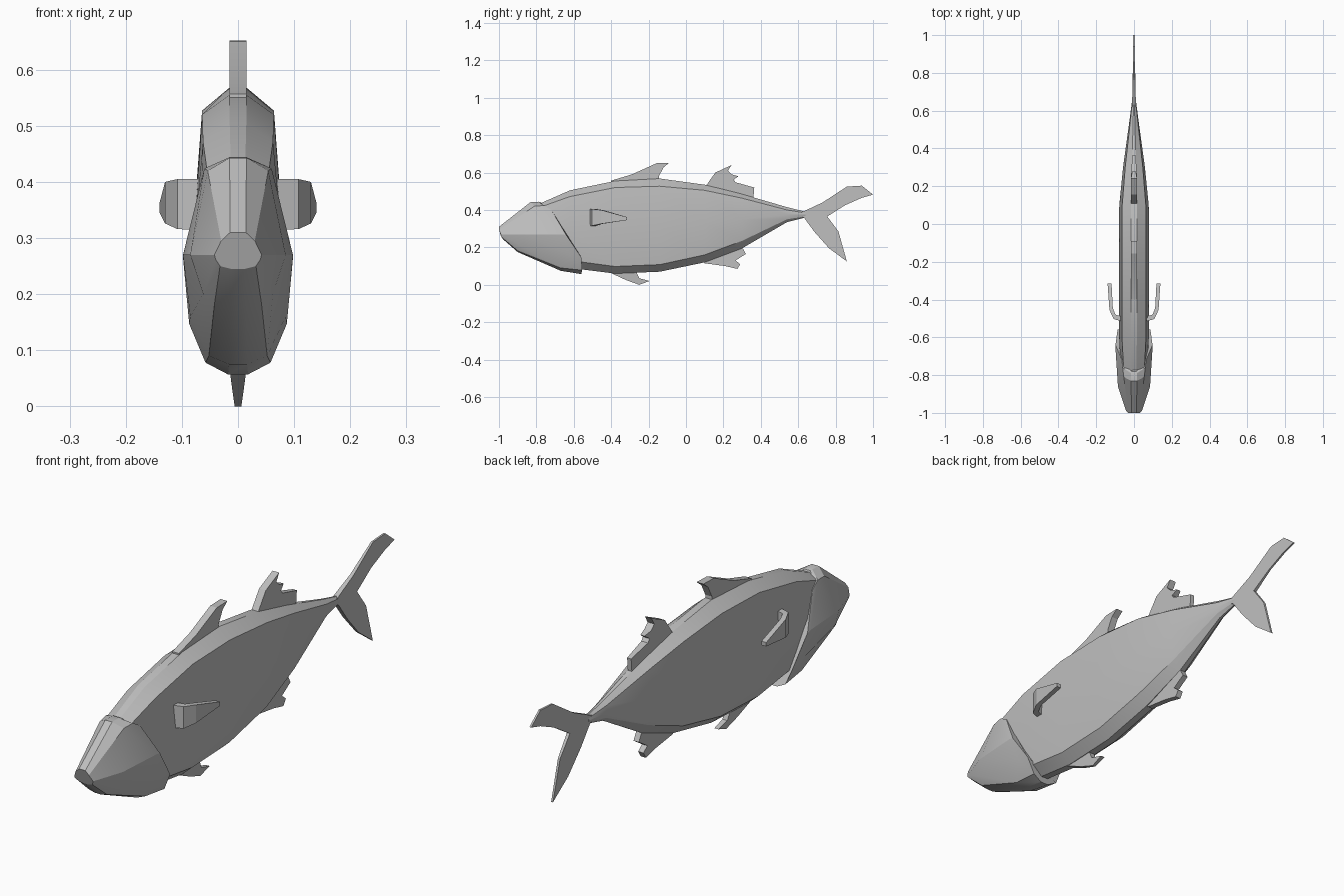
import bpy
import bmesh
from math import radians

default_cube = bpy.data.objects.get("Cube")
if default_cube:
    bpy.data.objects.remove(default_cube, do_unlink=True)

# One plain grey for the whole fish
grey = bpy.data.materials.new("plain_grey")
grey.use_nodes = True
GREY_COLOUR = (0.52, 0.52, 0.52, 1)
grey.diffuse_color = GREY_COLOUR
grey.node_tree.nodes["Principled BSDF"].inputs["Base Color"].default_value = GREY_COLOUR


def finish(name, bm, smooth_angle):
    """Turn a bmesh into a shaded object with the grey material."""
    bmesh.ops.recalc_face_normals(bm, faces=bm.faces)
    mesh = bpy.data.meshes.new(name)
    bm.to_mesh(mesh)
    bm.free()
    mesh.materials.append(grey)
    obj = bpy.data.objects.new(name, mesh)
    bpy.context.scene.collection.objects.link(obj)
    bpy.ops.object.select_all(action="DESELECT")
    obj.select_set(True)
    bpy.context.view_layer.objects.active = obj
    bpy.ops.object.shade_smooth_by_angle(angle=radians(smooth_angle))
    return obj


def loft(name, rings, smooth_angle):
    """Skin closed rings of equal length and cap both ends."""
    bm = bmesh.new()
    loops = [[bm.verts.new(point) for point in ring] for ring in rings]
    for first, second in zip(loops, loops[1:]):
        for i in range(len(first)):
            j = (i + 1) % len(first)
            bm.faces.new((first[i], first[j], second[j], second[i]))
    bm.faces.new(loops[0])
    bm.faces.new(loops[-1])
    return finish(name, bm, smooth_angle)


def both_sides(half):
    """Complete a left half ring, listed from top to bottom."""
    return half + [(-x, y, z) for x, y, z in reversed(half)]


def plate(name, outline, thickness):
    """Upright fin from a (y, z) outline; thickness is a function of y, z."""
    rings = []
    for side in (-1, 1):
        rings.append([(side * thickness(y, z), y, z) for y, z in outline])
    return loft(name, rings, 15)


# Body: y, half width, then heights of ridge, shoulder, lower edge and keel
body_stations = [
    (-.78, .068, .435, .415, .2, .17),
    (-.62, .078, .505, .472, .13, .09),
    (-.38, .08, .555, .52, .098, .06),
    (-.14, .08, .568, .527, .108, .07),
    (.1, .078, .535, .505, .16, .12),
    (.3, .058, .485, .463, .235, .195),
    (.54, .025, .415, .4, .35, .335),
    (.64, .012, .39, .384, .366, .36),
]
body_rings = []
for y, width, ridge, shoulder, lower, keel in body_stations:
    middle = (shoulder + lower) / 2
    body_rings.append(both_sides([
        (width * .19, y, ridge),
        (width * .8, y, shoulder),
        (width, y, middle),
        (width * .74, y, lower),
        (width * .2, y, keel),
    ]))
loft("body", body_rings, 20)

# Head: blunt nose, brow, widening cheeks and a slanted gill edge
head_halves = [
    [(.014, -1, .31), (.03, -1, .295), (.042, -.99, .27),
     (.04, -.99, .262), (.032, -.98, .25), (.012, -.98, .245)],
    [(.015, -.83, .443), (.054, -.81, .42), (.085, -.86, .27),
     (.062, -.87, .2), (.042, -.9, .182), (.014, -.9, .175)],
    [(.015, -.79, .444), (.06, -.76, .424), (.098, -.66, .27),
     (.085, -.62, .16), (.052, -.67, .09), (.016, -.67, .075)],
    [(.014, -.78, .442), (.064, -.72, .4), (.098, -.64, .265),
     (.087, -.56, .147), (.058, -.555, .078), (.018, -.56, .057)],
]
loft("head", [both_sides(half) for half in head_halves], 20)

# Front dorsal fin, swept back to a hooked tip
plate("front_dorsal_fin", [
    (-.4, .54), (-.4, .557), (-.29, .59), (-.157, .65), (-.09, .652),
    (-.12, .628), (-.145, .58), (-.145, .54),
], lambda y, z: .015)

# Rear dorsal fin with ragged trailing edge
plate("rear_dorsal_fin", [
    (.1, .52), (.157, .6), (.243, .64), (.225, .61), (.245, .59), (.28, .58),
    (.255, .562), (.265, .548), (.365, .52), (.36, .46),
], lambda y, z: .015 if y < .27 else .009)

# Anal fin under the tail end
plate("anal_fin", [
    (.1, .15), (.1, .115), (.21, .1), (.275, .085), (.29, .11), (.265, .13),
    (.32, .165), (.295, .21),
], lambda y, z: .012)

# Belly fin, thinner toward its tip
plate("belly_fin", [
    (-.4, .08), (-.4, .062), (-.32, .025), (-.25, 0), (-.195, .02),
    (-.25, .035), (-.27, .08),
], lambda y, z: .006 + .14 * min(z, .06))

# Forked tail fin, tapering toward the back
plate("tail_fin", [
    (.58, .375), (.63, .393), (.73, .44), (.86, .525), (.94, .53),
    (1, .482), (.94, .465), (.85, .425), (.755, .365), (.815, .285),
    (.86, .125), (.765, .195), (.685, .285), (.63, .36),
], lambda y, z: max(.004, .012 - .03 * (y - .58)))

# Side fins: outer x, inner x, outer y, inner y, low z, high z per section
side_fin_sections = [
    (.06, .06, -.517, -.49, .314, .405),
    (.108, .098, -.503, -.48, .316, .405),
    (.13, .112, -.455, -.445, .326, .4),
    (.14, .119, -.315, -.315, .346, .362),
]
for name, side in (("left_side_fin", 1), ("right_side_fin", -1)):
    loft(name, [
        [(side * outer, y_out, low), (side * outer, y_out, high),
         (side * inner, y_in, high), (side * inner, y_in, low)]
        for outer, inner, y_out, y_in, low, high in side_fin_sections
    ], 15)
